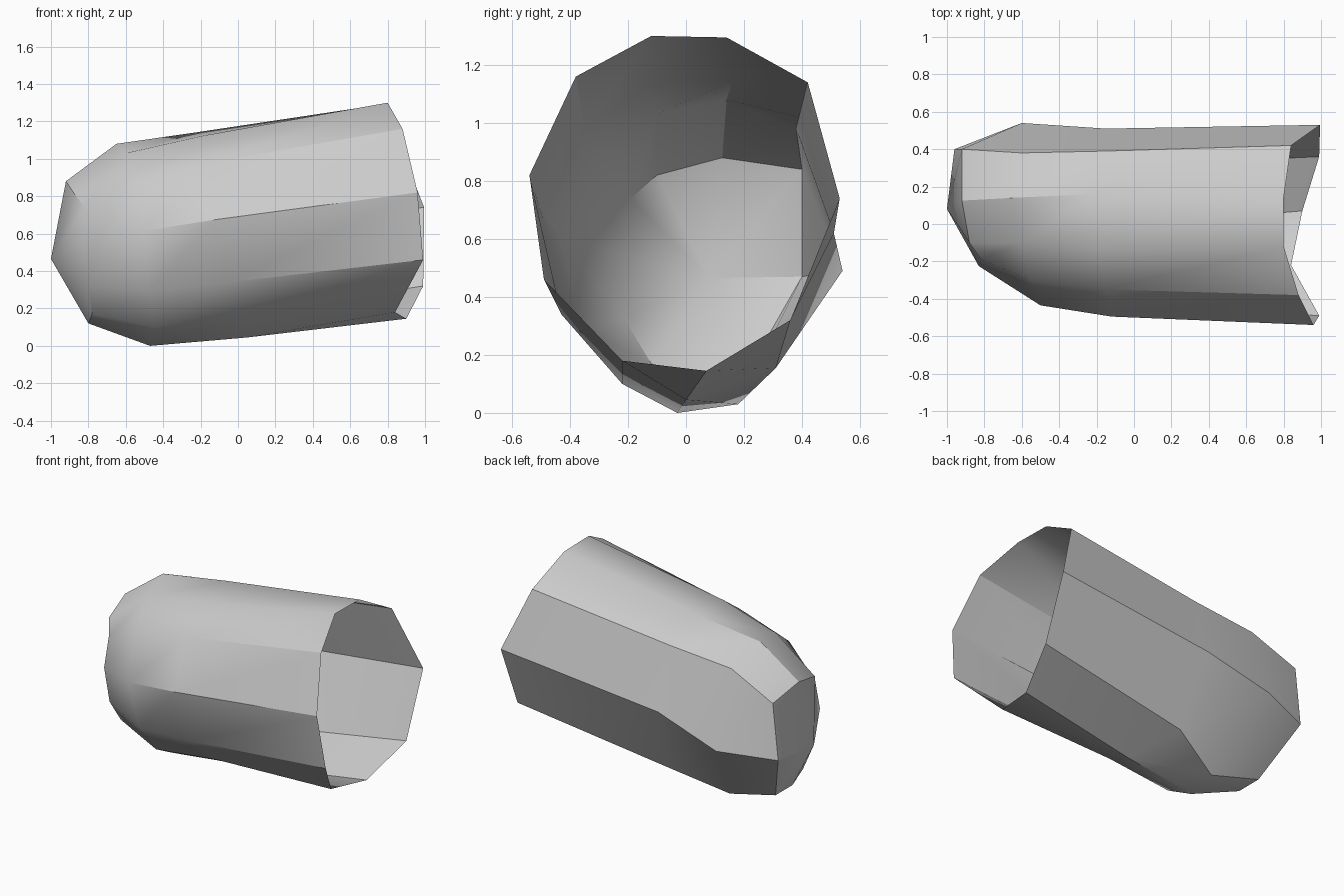
import bpy
import bmesh

if "Cube" in bpy.data.objects:
    bpy.data.objects.remove(bpy.data.objects["Cube"])

# One pale grey for the whole shell
grey = bpy.data.materials.new("pale_grey")
grey.diffuse_color = (0.6, 0.6, 0.6, 1.0)
grey.use_nodes = True
grey.node_tree.nodes["Principled BSDF"].inputs["Base Color"].default_value = grey.diffuse_color

# Ten-sided cross-sections from closed nose to open rim,
# each going round from the front top edge over the back
nose = [(-.88, -.10, .82), (-.92, .125, .88), (-.92, .40, .84), (-.96, .40, .47),
        (-.80, .20, .12), (-.80, .02, .12), (-.78, -.12, .17), (-.80, -.21, .32),
        (-.83, -.225, .545), (-.82, -.19, .74)]
shoulder = [(-.60, -.10, 1.03), (-.65, .14, 1.08), (-.60, .38, .98), (-.60, .54, .49),
            (-.45, .18, .03), (-.47, -.03, 0), (-.45, -.22, .10), (-.48, -.36, .29),
            (-.50, -.435, .615), (-.55, -.30, .89)]
waist = [(-.18, -.14, 1.125), (-.20, .16, 1.145), (-.15, .39, 1.02), (-.15, .51, .62),
         (-.10, .31, .155), (.05, 0, .045), (0, -.22, .15), (-.05, -.43, .34),
         (-.12, -.495, .675), (-.15, -.35, .98)]
rim = [(.80, -.12, 1.30), (.80, .14, 1.295), (.84, .42, 1.14), (.995, .53, .74),
       (.99, .36, .32), (.90, .07, .145), (.84, -.22, .18), (.99, -.49, .46),
       (.96, -.54, .82), (.88, -.38, 1.16)]
tip = (-1.0, .08, .465)

# Tube walls bridged between neighbouring sections
bm = bmesh.new()
rings = [[bm.verts.new(p) for p in ring] for ring in (nose, shoulder, waist, rim)]
sides = len(nose)
for a, b in zip(rings, rings[1:]):
    for i in range(sides):
        j = (i + 1) % sides
        bm.faces.new((a[i], b[i], b[j], a[j]))

# Closed nose fanned round its tip
point = bm.verts.new(tip)
for i in range(sides):
    bm.faces.new((point, rings[0][i], rings[0][(i + 1) % sides]))

bmesh.ops.recalc_face_normals(bm, faces=bm.faces[:])
# Outward side is away from the tube axis: the nose must face -x
point.normal_update()
if point.normal.x > 0:
    bmesh.ops.reverse_faces(bm, faces=bm.faces[:])

mesh = bpy.data.meshes.new("hollow_shell")
bm.to_mesh(mesh)
bm.free()
mesh.materials.append(grey)
shell = bpy.data.objects.new("hollow_shell", mesh)
bpy.context.collection.objects.link(shell)

# Soft facets with the strong ridges kept crisp
bpy.context.view_layer.objects.active = shell
shell.select_set(True)
bpy.ops.object.shade_smooth_by_angle(angle=0.56)
